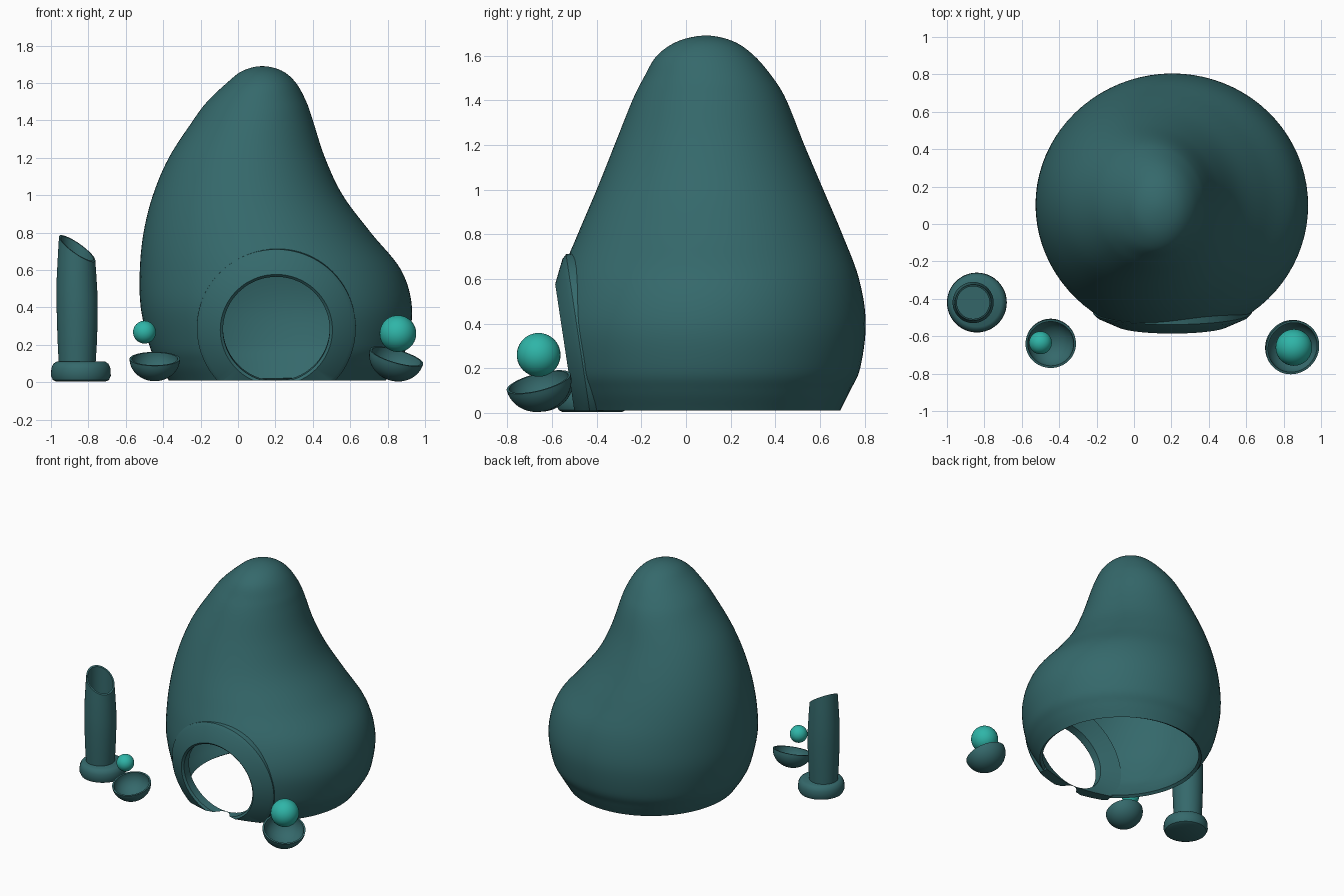
import bpy, bmesh, math
from mathutils import Vector, Euler

if "Cube" in bpy.data.objects:
    bpy.data.objects.remove(bpy.data.objects["Cube"])


def material(name, rgb):
    m = bpy.data.materials.new(name)
    m.diffuse_color = (*rgb, 1)
    m.use_nodes = True
    m.node_tree.nodes["Principled BSDF"].inputs["Base Color"].default_value = m.diffuse_color
    return m


DARK = material("dark teal", (0.035, 0.14, 0.147))
BRIGHT = material("bright teal", (0.028, 0.46, 0.39))


def finish(ob, mat, angle=35):
    ob.data.materials.clear()
    ob.data.materials.append(mat)
    bpy.ops.object.select_all(action='DESELECT')
    ob.select_set(True)
    bpy.context.view_layer.objects.active = ob
    bpy.ops.object.shade_smooth_by_angle(angle=math.radians(angle))


def skin(name, rings, loop=False, floor=None):
    """Join a list of point rings into a surface object."""
    bm = bmesh.new()
    vs = [[bm.verts.new(p) for p in ring] for ring in rings]
    n = len(rings[0])
    for i in range(len(vs) if loop else len(vs) - 1):
        a, b = vs[i], vs[(i + 1) % len(vs)]
        for j in range(n):
            k = (j + 1) % n
            bm.faces.new((a[j], a[k], b[k], b[j]))
    bmesh.ops.remove_doubles(bm, verts=bm.verts, dist=1e-5)
    if floor is not None:
        bmesh.ops.bisect_plane(bm, geom=bm.verts[:] + bm.edges[:] + bm.faces[:],
                               plane_co=(0, 0, floor), plane_no=(0, 0, 1), clear_inner=True)
        bmesh.ops.holes_fill(bm, edges=[e for e in bm.edges if e.is_boundary], sides=0)
    bmesh.ops.recalc_face_normals(bm, faces=bm.faces)
    me = bpy.data.meshes.new(name)
    bm.to_mesh(me)
    bm.free()
    ob = bpy.data.objects.new(name, me)
    bpy.context.collection.objects.link(ob)
    return ob


def lathe(profile, center, u, w, n, seg=48):
    """Rings of (radius, height) swept round axis n."""
    c, u, w, n = map(Vector, (center, u, w, n))
    return [[c + u * (r * math.cos(2 * math.pi * j / seg)) + w * (r * math.sin(2 * math.pi * j / seg)) + n * h
             for j in range(seg)] for r, h in profile]


# leaning pear-shaped shell: height, left, right, front, back
rows = [(0.01, -0.37, 0.79, -0.49, 0.69), (0.10, -0.43, 0.855, -0.54, 0.735),
        (0.2, -0.475, 0.905, -0.58, 0.78), (0.4, -0.52, 0.93, -0.605, 0.805),
        (0.6, -0.525, 0.872, -0.565, 0.775), (0.8, -0.505, 0.71, -0.485, 0.70),
        (1.0, -0.455, 0.56, -0.40, 0.615), (1.2, -0.37, 0.465, -0.32, 0.53),
        (1.4, -0.24, 0.40, -0.24, 0.45), (1.5, -0.165, 0.365, -0.19, 0.39),
        (1.6, -0.06, 0.31, -0.13, 0.305), (1.665, 0.025, 0.235, -0.035, 0.21)]
prof = [Vector(((l + r) / 2, (r - l) / 2, (f + b) / 2, (b - f) / 2, z)) for z, l, r, f, b in rows]
prof.append(Vector((0.13, 0, 0.09, 0, 1.69)))
last = prof[-2]
ext = [prof[0] * 2 - prof[1]] + prof + [Vector((last[0], -last[1], last[2], -last[3], last[4]))]
rings = []
SEG, SUB = 80, 6
for i in range(1, len(ext) - 2):
    p0, p1, p2, p3 = ext[i - 1:i + 3]
    for s in range(SUB + (i == len(ext) - 3)):
        t = s / SUB
        v = 0.5 * (2 * p1 + (p2 - p0) * t + (2 * p0 - 5 * p1 + 4 * p2 - p3) * t ** 2
                   + (3 * p1 - p0 - 3 * p2 + p3) * t ** 3)
        rings.append([(v[0] + v[1] * math.cos(2 * math.pi * j / SEG),
                       v[2] + v[3] * math.sin(2 * math.pi * j / SEG), v[4]) for j in range(SEG)])
shell = skin("shelter_shell", rings)
sol = shell.modifiers.new("thickness", 'SOLIDIFY')
sol.thickness, sol.offset = 0.025, -1

# doorway cut, tilted like the door ring
TILT = 0.15
door = Vector((0.205, -0.541, 0.28))
up = Vector((0, -math.sin(TILT), math.cos(TILT)))
inward = Vector((0, math.cos(TILT), math.sin(TILT)))
cutter = skin("door_cutter", lathe([(0, -0.4), (0.405, -0.4), (0.405, 0.4), (0, 0.4)],
                                   door, (1, 0, 0), up, inward, 64))
cutter.hide_render = True
cut = shell.modifiers.new("doorway", 'BOOLEAN')
cut.object, cut.operation, cut.solver = cutter, 'DIFFERENCE', 'EXACT'
bpy.context.view_layer.objects.active = shell
for m in ("thickness", "doorway"):
    bpy.ops.object.modifier_apply(modifier=m)
bpy.data.objects.remove(cutter)
finish(shell, DARK)

# sloped ring round the doorway
ring = skin("door_ring", lathe([(0.425, 0.13), (0.425, 0.068), (0.405, 0.048), (0.30, 0.0),
                                (0.285, 0.012), (0.285, 0.07)], door, (1, 0, 0), up, inward, 80),
            loop=True, floor=0.008)
finish(ring, DARK, 25)

# post foot
X, Y, Z = (1, 0, 0), (0, 1, 0), (0, 0, 1)
foot = skin("post_foot", lathe([(0, 0.003), (0.13, 0.003), (0.15, 0.012), (0.16, 0.035), (0.158, 0.075),
                                (0.148, 0.098), (0.13, 0.11), (0, 0.11)], (-0.84, -0.42, 0), X, Y, Z))
finish(foot, DARK)

# hollow post with a slanted top
walls = [(0.098, 0), (0.105, 0.2), (0.11, 0.45), (0.11, 0.65), (0.102, 0.88), (0.097, 1),
         (0.087, 1), (0.09, 0.6), (0.088, 0.1), (0, 0.1)]
tube = lathe(walls, (-0.86, -0.42, 0), X, Y, Z)
for pts, (r, t) in zip(tube, walls):
    for p in pts:
        top = 0.715 - 0.65 * (p.x + 0.86) + 0.35 * (p.y + 0.42)
        p.z = 0.09 + t * (top - 0.09)
finish(skin("post", tube), DARK)


# tilted open bowls, each with a ball
def bowl_and_ball(side, center, r, depth, tilt, ball, ball_r):
    N, th = 12, 0.012
    arc = [math.pi / 2 * i / N for i in range(N + 1)]
    prof = [(r * math.sin(a), -depth * math.cos(a)) for a in arc]
    prof += [((r - th) * math.sin(a), -(depth - th) * math.cos(a)) for a in reversed(arc)]
    m = Euler((math.radians(tilt[0]), math.radians(tilt[1]), 0)).to_matrix()
    finish(skin(side + "_bowl", lathe(prof, center, m.col[0], m.col[1], m.col[2])), DARK)
    bpy.ops.mesh.primitive_uv_sphere_add(segments=32, ring_count=20, radius=ball_r, location=ball)
    ob = bpy.context.object
    ob.name = side + "_ball"
    finish(ob, BRIGHT)


bowl_and_ball("left", (-0.445, -0.64, 0.125), 0.135, 0.118, (16, 0), (-0.50, -0.635, 0.268), 0.061)
bowl_and_ball("right", (0.848, -0.66, 0.138), 0.148, 0.132, (14, 16), (0.855, -0.66, 0.26), 0.098)
